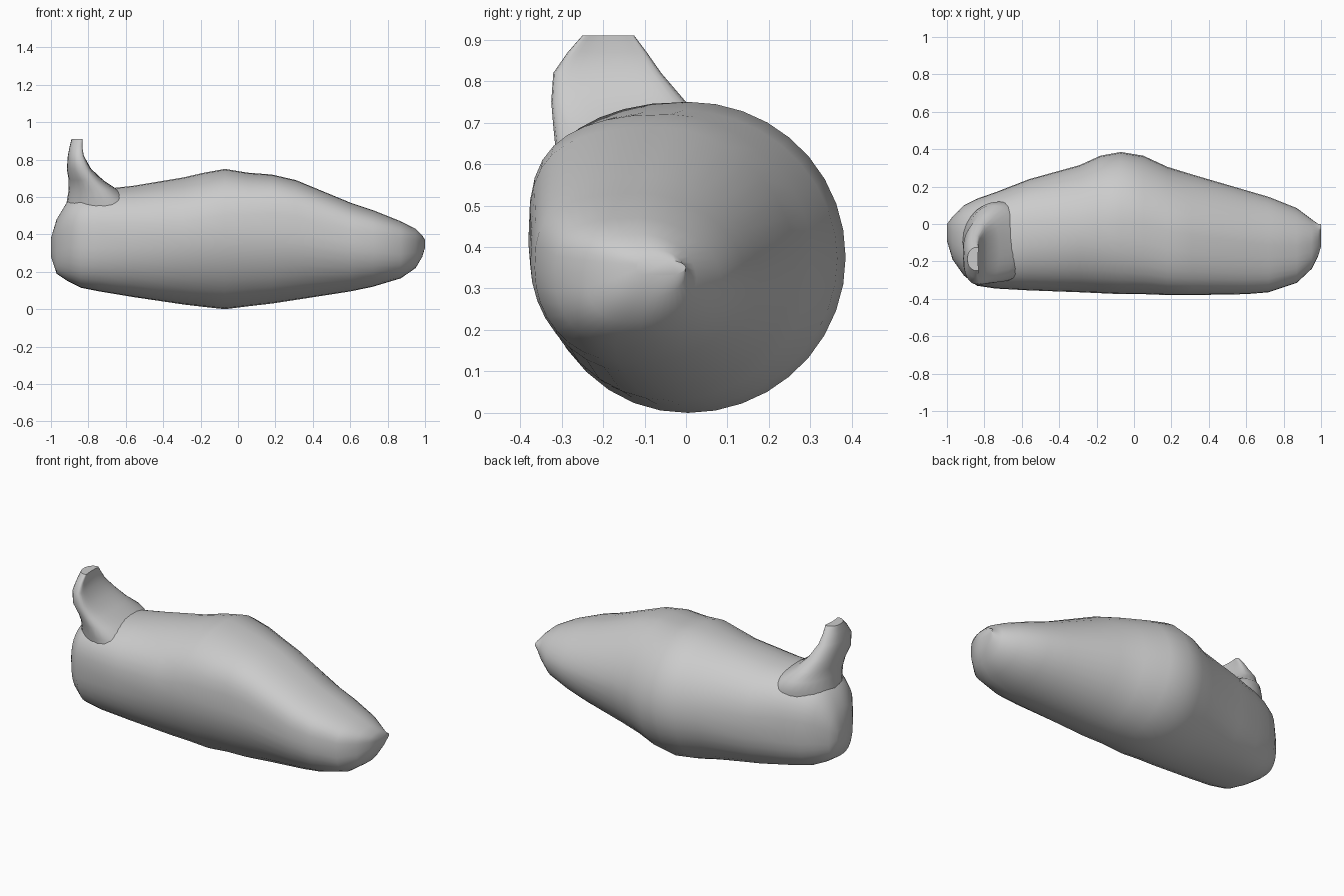
import bpy, bmesh
from math import sin, cos, pi, copysign

cube = bpy.data.objects.get("Cube")
if cube:
    bpy.data.objects.remove(cube)

grey = bpy.data.materials.new("plain grey")
grey.use_nodes = True
colour = (0.6, 0.6, 0.6, 1)
grey.diffuse_color = colour
grey.node_tree.nodes["Principled BSDF"].inputs["Base Color"].default_value = colour

# Corner roundness along the body (1 is elliptic, less is boxier):
# x, front top, back top, front bottom, back bottom
roundness = [
    (-1.00, 0.85, 0.78, 0.72, 0.72),
    (-0.75, 0.85, 0.78, 0.75, 0.75),
    (-0.35, 1.00, 0.95, 0.95, 1.00),
    (0.00, 0.80, 1.00, 1.00, 1.00),
    (0.25, 0.70, 1.10, 1.00, 1.00),
    (0.65, 0.75, 1.10, 0.95, 1.00),
    (1.00, 0.70, 1.00, 0.60, 1.00),
]


def power(value, exponent):
    return copysign(abs(value) ** exponent, value)


def corner_bends(x):
    """Interpolate the four corner values at a station."""
    for a, b in zip(roundness, roundness[1:]):
        if x <= b[0]:
            t = (x - a[0]) / (b[0] - a[0])
            return [p + (q - p) * t for p, q in zip(a[1:], b[1:])]


def loft(name, rings):
    """Skin a list of closed rings and cap both ends."""
    bm = bmesh.new()
    loops = [[bm.verts.new(p) for p in ring] for ring in rings]
    for a, b in zip(loops, loops[1:]):
        for i in range(len(a)):
            j = (i + 1) % len(a)
            bm.faces.new((a[i], a[j], b[j], b[i]))
    bm.faces.new(loops[0])
    bm.faces.new(loops[-1])
    bmesh.ops.recalc_face_normals(bm, faces=bm.faces)
    mesh = bpy.data.meshes.new(name)
    bm.to_mesh(mesh)
    bm.free()
    mesh.materials.append(grey)
    obj = bpy.data.objects.new(name, mesh)
    bpy.context.collection.objects.link(obj)
    bpy.ops.object.select_all(action="DESELECT")
    obj.select_set(True)
    bpy.context.view_layer.objects.active = obj
    bpy.ops.object.shade_smooth_by_angle(angle=pi / 4)


def body_ring(x, y0, y1, z0, z1, count=36):
    """Rounded section whose front bulges slightly above the middle."""
    bends = corner_bends(x)
    ring = []
    for i in range(count):
        c, s = cos(2 * pi * i / count), sin(2 * pi * i / count)
        bend = bends[(0 if s > 0 else 2) + (0 if c < 0 else 1)]
        y = (y0 + y1) / 2 + (y1 - y0) / 2 * power(c, bend)
        z = (z0 + z1) / 2 + (z1 - z0) / 2 * power(s, bend)
        z += 0.06 * (z1 - z0) * max(0, -c) * (1 - s * s)
        ring.append((x, y, z))
    return ring


def fin_ring(z, x0, x1, y0, y1, count=28):
    """Flattened section, round where it sinks into the body, squarer above."""
    bend = 0.75 if z > 0.7 else 0.95
    ring = []
    for i in range(count):
        c, s = cos(2 * pi * i / count), sin(2 * pi * i / count)
        x = (x0 + x1) / 2 + (x1 - x0) / 2 * power(c, bend)
        y = (y0 + y1) / 2 + (y1 - y0) / 2 * power(s, bend)
        ring.append((x + 0.02 * s * s, y, z))
    return ring


# Body sections: x, front, back, bottom, top
body = [
    (-1.00, -0.09, 0.00, 0.28, 0.38),
    (-0.97, -0.19, 0.04, 0.19, 0.48),
    (-0.91, -0.275, 0.10, 0.15, 0.58),
    (-0.84, -0.33, 0.135, 0.115, 0.62),
    (-0.74, -0.345, 0.17, 0.095, 0.64),
    (-0.56, -0.355, 0.24, 0.065, 0.66),
    (-0.29, -0.365, 0.315, 0.025, 0.705),
    (-0.18, -0.37, 0.365, 0.012, 0.73),
    (-0.07, -0.375, 0.385, 0.00, 0.75),
    (0.05, -0.375, 0.365, 0.015, 0.73),
    (0.18, -0.38, 0.305, 0.03, 0.72),
    (0.31, -0.38, 0.265, 0.05, 0.69),
    (0.60, -0.375, 0.18, 0.095, 0.57),
    (0.72, -0.365, 0.145, 0.12, 0.53),
    (0.87, -0.315, 0.085, 0.165, 0.47),
    (0.95, -0.24, 0.025, 0.22, 0.43),
    (0.985, -0.17, 0.00, 0.28, 0.395),
    (1.00, -0.12, 0.00, 0.33, 0.37),
]
loft("body", [body_ring(*row) for row in body])

# Upright fin sections: z, outer side, inner side, front, back
fin = [
    (0.50, -0.925, -0.50, -0.30, 0.11),
    (0.58, -0.915, -0.57, -0.31, 0.12),
    (0.64, -0.905, -0.645, -0.315, 0.10),
    (0.69, -0.905, -0.72, -0.32, 0.05),
    (0.75, -0.915, -0.785, -0.325, 0.00),
    (0.82, -0.91, -0.825, -0.32, -0.06),
    (0.87, -0.90, -0.835, -0.285, -0.095),
    (0.91, -0.89, -0.835, -0.25, -0.125),
]
loft("upright_fin", [fin_ring(*row) for row in fin])
